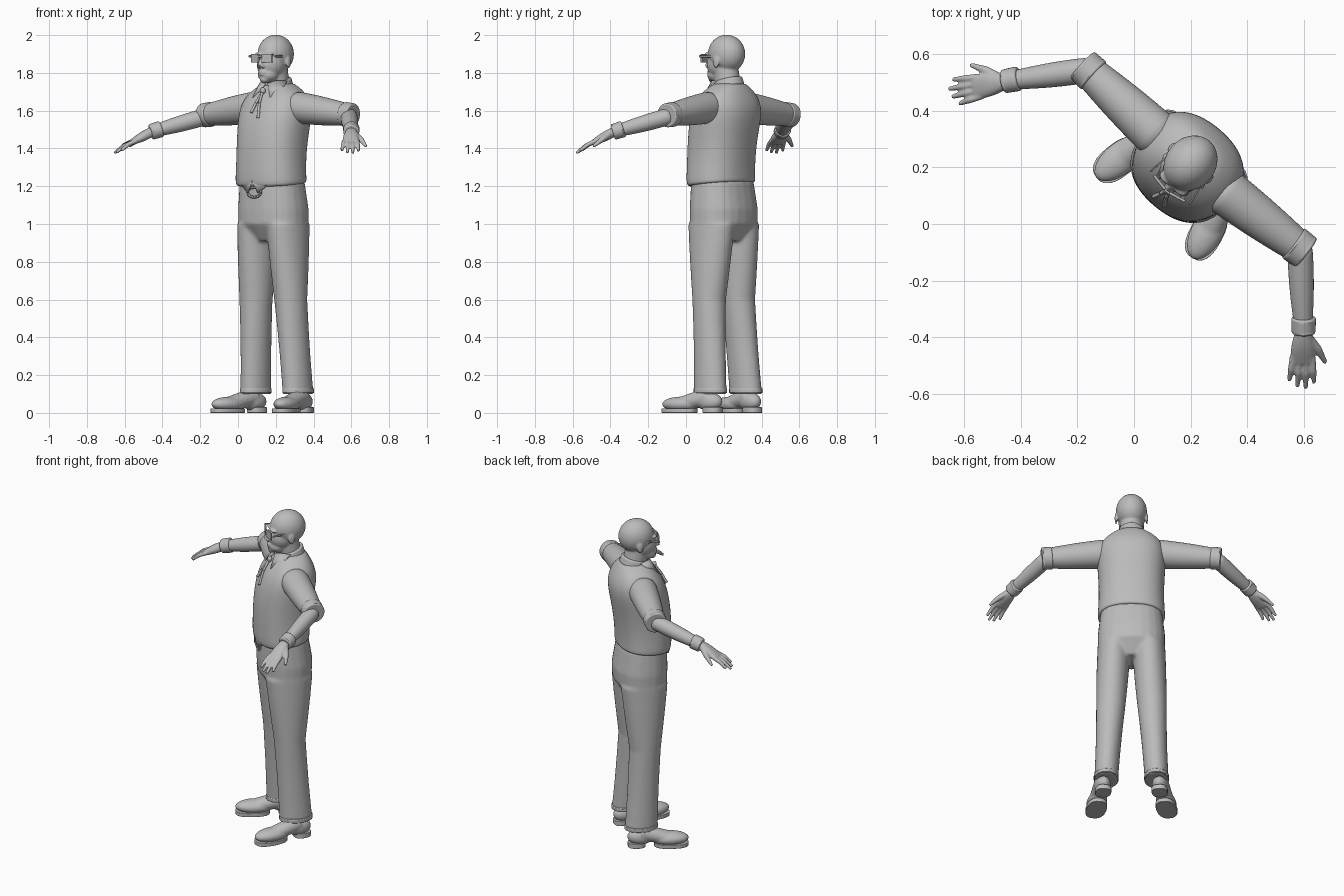
import bpy, bmesh, math
from mathutils import Vector, Matrix

cube = bpy.data.objects.get("Cube")
if cube:
    bpy.data.objects.remove(cube)

grey = bpy.data.materials.new("plain grey")
grey.use_nodes = True
grey.diffuse_color = (0.5, 0.5, 0.5, 1)
grey.node_tree.nodes["Principled BSDF"].inputs["Base Color"].default_value = grey.diffuse_color

# The figure is built facing -y, then placed turned to its right
PLACE = Matrix.Translation((0.2, 0.215, 0)) @ Matrix.Rotation(math.radians(-40), 4, 'Z')
X, Y, Z = Vector((1, 0, 0)), Vector((0, 1, 0)), Vector((0, 0, 1))
SIDES = (1, -1)


def at(side, front, height):
    return Vector((side, -front, height))


def loft(bm, rings, u, v, power=2, sides=24, hem=0):
    """Skin rings of (centre, u radius, v radius); hem slopes the first two along v."""
    loops = []
    for index, (centre, wide, deep) in enumerate(rings):
        loop = []
        for k in range(sides):
            angle = math.tau * k / sides
            c, s = math.cos(angle), math.sin(angle)
            du = math.copysign(abs(c) ** (2 / power), c) * wide
            dv = math.copysign(abs(s) ** (2 / power), s) * deep
            lift = hem * dv if index < 2 else 0
            loop.append(bm.verts.new(centre + u * du + v * dv + Z * lift))
        loops.append(loop)
    for lower, upper in zip(loops, loops[1:]):
        for k in range(sides):
            after = (k + 1) % sides
            bm.faces.new((lower[k], lower[after], upper[after], upper[k]))
    bm.faces.new(loops[0][::-1])
    bm.faces.new(loops[-1])


def limb(bm, start, end, first, last, swell=0, flat=(1, 1), power=2, steps=8):
    """Tapered tube with an optional swell; flat is depth over width at each end."""
    along = (end - start).normalized()
    if abs(along.z) > 0.9:
        u, v = X, Y
    else:
        u = along.cross(Z).normalized()
        v = u.cross(along)
    rings = []
    for step in range(steps + 1):
        t = step / steps
        radius = first + (last - first) * t + swell * math.sin(math.pi * t)
        depth = flat[0] + (flat[1] - flat[0]) * t
        rings.append((start.lerp(end, t), radius, radius * depth))
    loft(bm, rings, u, v, power)


def ball(bm, centre, radii, turn=0):
    place = Matrix.Translation(centre) @ Matrix.Rotation(turn, 4, 'Z') @ Matrix.Diagonal((*radii, 1))
    bmesh.ops.create_uvsphere(bm, u_segments=24, v_segments=16, radius=1, matrix=place)


def box(bm, centre, size, turn=0):
    place = Matrix.Translation(centre) @ Matrix.Rotation(turn, 4, 'Z') @ Matrix.Diagonal((*size, 1))
    bmesh.ops.create_cube(bm, size=1, matrix=place)


def finish(name, bm, mirror=False, subsurf=0, voxel=0, solid=0, bevel=0):
    bmesh.ops.recalc_face_normals(bm, faces=bm.faces)
    mesh = bpy.data.meshes.new(name)
    bm.to_mesh(mesh)
    bm.free()
    mesh.materials.append(grey)
    mesh.shade_smooth()
    if solid or bevel:
        mesh.set_sharp_from_angle(angle=math.radians(35))
    part = bpy.data.objects.new(name, mesh)
    bpy.context.collection.objects.link(part)
    part.matrix_world = PLACE
    if solid:
        part.modifiers.new("thickness", 'SOLIDIFY').thickness = solid
    if bevel:
        edge = part.modifiers.new("soft edge", 'BEVEL')
        edge.width, edge.segments = bevel, 3
    if subsurf:
        rounding = part.modifiers.new("rounding", 'SUBSURF')
        rounding.levels = rounding.render_levels = subsurf
    if voxel:
        merge = part.modifiers.new("merge", 'REMESH')
        merge.mode, merge.voxel_size, merge.use_smooth_shade = 'VOXEL', voxel, True
        relax = part.modifiers.new("relax", 'SMOOTH')
        relax.factor, relax.iterations = 0.5, 5
    if mirror:
        part.modifiers.new("other side", 'MIRROR')


def upright(rows):
    return [(at(0, front, height), wide, deep) for front, height, wide, deep in rows]


# Trousers: hips and legs merged into one skin, then the hems
bm, hems = bmesh.new(), bmesh.new()
loft(bm, upright([(.03, 1.23, .18, .14), (.02, 1.08, .195, .155), (.02, 1, .195, .152),
                  (.02, .91, .1, .09)]), X, Y, 2.3)
for s in SIDES:
    hip, knee, cuff = at(s * .1, .02, 1), at(s * .12, .02, .6), at(s * .146, -.01, .1)
    limb(bm, hip, knee, .096, .084, flat=(1.45, 1.1), swell=.002)
    limb(bm, knee, cuff, .084, .069, flat=(1.1, 1.4), swell=-.003)
    limb(hems, cuff + Z * .004, cuff + Z * .03, .072, .072, flat=(1.37, 1.37))
finish("trousers", bm, voxel=.01)
finish("trouser_hems", hems, bevel=.006)

# Waistcoat with a sloping lower hem
bm = bmesh.new()
loft(bm, upright([(.03, 1.21, .185, .145), (.04, 1.21, .2, .16), (.04, 1.3, .19, .16),
                  (.03, 1.45, .19, .167), (0, 1.6, .205, .17), (-.01, 1.68, .18, .13),
                  (-.02, 1.73, .11, .09), (-.02, 1.75, .07, .07)]), X, Y, 2.3, hem=.1)
finish("waistcoat", bm, subsurf=2)


def plate(name, *points):
    bm = bmesh.new()
    bm.faces.new([bm.verts.new(at(*point)) for point in points])
    finish(name, bm, mirror=True, solid=.009)


plate("waistcoat_point", (0, .197, 1.23), (.09, .18, 1.23), (.085, .18, 1.2), (.035, .193, 1.165))

# Collar, knot and cords
bm = bmesh.new()
loft(bm, upright([(-.015, 1.72, .083, .085), (-.01, 1.765, .073, .076)]), X, Y, hem=.25)
finish("collar_band", bm, bevel=.008)
plate("collar_flap", (.01, .08, 1.745), (.05, .06, 1.76), (.085, .01, 1.76), (.095, .06, 1.705),
      (.06, .12, 1.67))
bm = bmesh.new()
knot = at(0, .107, 1.705)
ball(bm, knot, (.016, .014, .018))
for s in SIDES:
    bend = at(s * .012, .15, 1.64)
    limb(bm, knot, bend, .006, .007)
    limb(bm, bend, at(s * .024, .175, 1.575 - s * .015), .007, .008)
finish("neck_cords", bm)

# Belt buckle: an oval wire
bm = bmesh.new()
count = 24
oval = []
for k in range(count):
    angle = math.tau * k / count
    oval.append(at(.045 * math.cos(angle), .178, 1.168 + .026 * math.sin(angle)))
for k in range(count):
    limb(bm, oval[k - 1], oval[k], .007, .007, steps=1)
finish("belt_buckle", bm)

# Head: neck, skull, jaw and features merged into one skin
bm = bmesh.new()
limb(bm, at(0, -.02, 1.69), at(0, .01, 1.84), .068, .064, flat=(1, 1.1))
ball(bm, at(0, 0, 1.9), (.09, .105, .102))
ball(bm, at(0, .035, 1.845), (.075, .082, .08))
ball(bm, at(0, .06, 1.79), (.056, .058, .042))
ball(bm, at(0, .092, 1.767), (.026, .025, .022))
limb(bm, at(0, .105, 1.895), at(0, .13, 1.84), .009, .015)
for lip, height in ((.026, 1.806), (.022, 1.793)):
    ball(bm, at(0, .112, height), (lip, .013, .007))
for s in SIDES:
    ball(bm, at(s * .03, .095, 1.9), (.032, .018, .01))
    ball(bm, at(s * .013, .122, 1.833), (.009, .012, .009))
    ball(bm, at(s * .088, 0, 1.857), (.009, .02, .032))
finish("head", bm, voxel=.0055)

# Glasses: lenses, side arms and bridge
bm = bmesh.new()
for s in SIDES:
    box(bm, at(s * .041, .122, 1.877), (.064, .01, .046), s * .2)
    box(bm, at(s * .082, .055, 1.888), (.006, .12, .011), s * .14)
box(bm, at(0, .13, 1.886), (.03, .008, .012))
finish("glasses", bm, bevel=.003)

# Arms: sleeve, rolled end, forearm and wrist band
shoulder, elbow, wrist = at(.12, 0, 1.62), at(.51, -.02, 1.575), at(.69, .2, 1.488)
bm = bmesh.new()
limb(bm, shoulder, elbow, .086, .056, swell=.005)
finish("sleeve", bm, mirror=True, subsurf=1)
bm = bmesh.new()
limb(bm, shoulder.lerp(elbow, .87), elbow + X * .008, .066, .064)
finish("rolled_sleeve", bm, mirror=True, bevel=.012)
bm = bmesh.new()
limb(bm, elbow + at(-.03, -.01, 0), wrist, .045, .03, swell=.006)
finish("forearm", bm, mirror=True, subsurf=1)
bm = bmesh.new()
limb(bm, elbow.lerp(wrist, .82), elbow.lerp(wrist, 1.02), .044, .042)
finish("wrist_band", bm, mirror=True, bevel=.01)

# Hands: palm, fanned fingers and thumb merged into one skin
reach = at(.545, .7, -.46).normalized()
inner = Z.cross(reach).normalized()
palm_up = reach.cross(inner)


def on_hand(along, side, lift=0):
    return wrist + reach * along + inner * side + palm_up * lift


bm = bmesh.new()
limb(bm, on_hand(0, 0), on_hand(.125, 0), .029, .042, swell=.006, flat=(.85, .33), power=2.3)
for finger, length in enumerate((.205, .228, .222, .2)):
    side = .034 - .0225 * finger
    middle = on_hand((length + .1) / 2, side * 1.15, .003)
    tip = on_hand(length, side * 1.3, -.008)
    limb(bm, on_hand(.1, side), middle, .0125, .012)
    limb(bm, middle, tip, .012, .008)
thumb = on_hand(.07, .052, -.008)
limb(bm, on_hand(.02, .015), thumb, .018, .015)
limb(bm, thumb, on_hand(.13, .082, -.02), .015, .008)
finish("hand", bm, mirror=True, voxel=.0045)

# Shoes: upper merged from rounded forms, then front sole and heel
turn = .2
toe_way = at(math.sin(turn), math.cos(turn), 0)
side_way = Z.cross(toe_way)


def on_shoe(along, height):
    return at(.153, -.09, height) + toe_way * along


bm = bmesh.new()
ball(bm, on_shoe(.07, .06), (.047, .075, .05), turn)
ball(bm, on_shoe(.24, .046), (.058, .112, .04), turn)
limb(bm, on_shoe(.07, .085), on_shoe(.25, .047), .046, .05, flat=(1.1, .7))
finish("shoe", bm, mirror=True, voxel=.007)
for name, along, length, width, height in (("front_sole", .25, .1, .059, .024),
                                           ("shoe_heel", .05, .052, .046, .03)):
    bm = bmesh.new()
    loft(bm, [(on_shoe(along, z), width, length) for z in (0, height)], side_way, toe_way, 2.5)
    finish(name, bm, mirror=True, bevel=.003)
